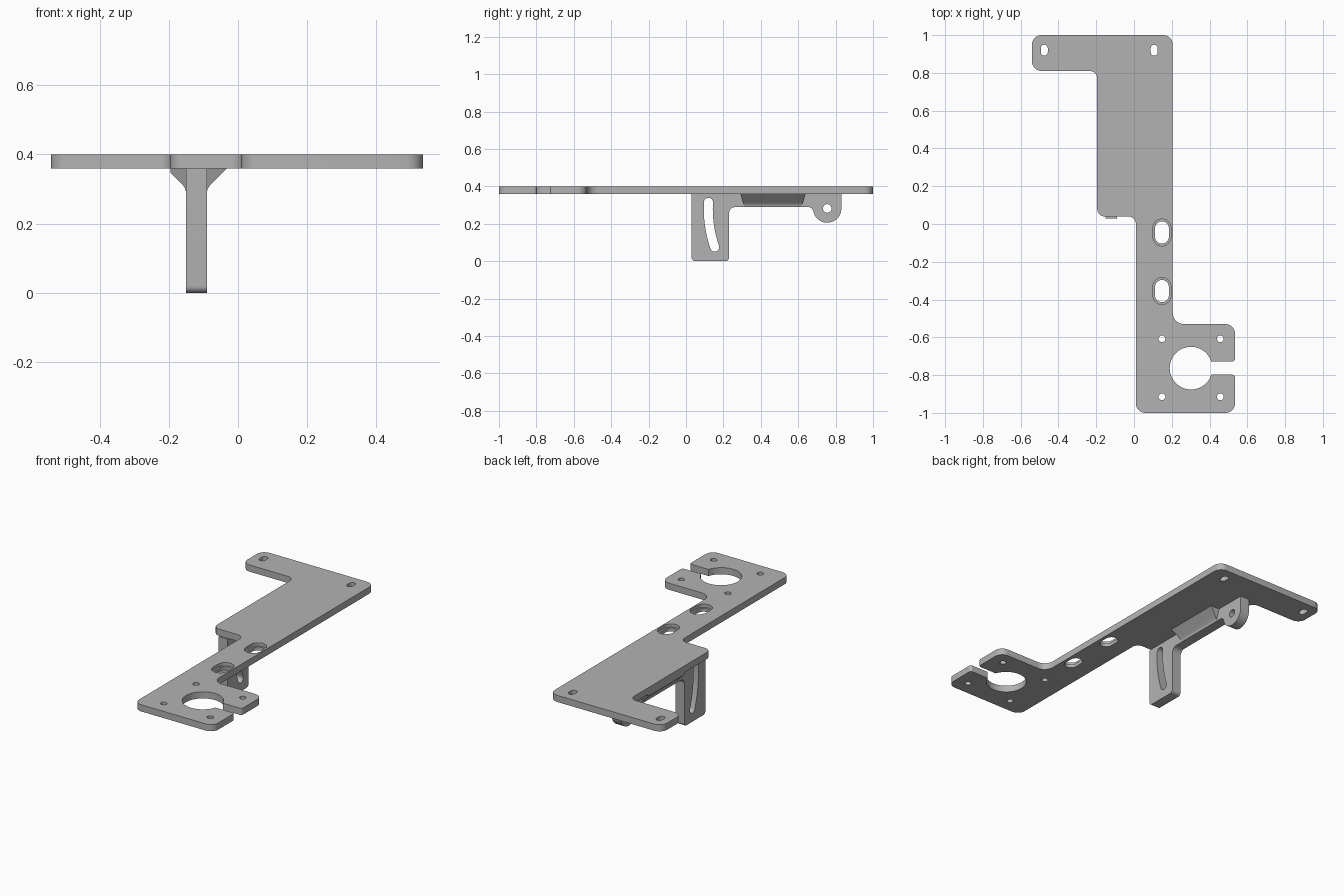
import bpy, bmesh
from math import cos, sin, tan, pi, radians, atan2
from mathutils import Vector, Matrix

if "Cube" in bpy.data.objects:
    bpy.data.objects.remove(bpy.data.objects["Cube"])

grey = bpy.data.materials.new("plain grey")
grey.use_nodes = True
GREY = (0.45, 0.45, 0.45, 1)
grey.diffuse_color = GREY
grey.node_tree.nodes["Principled BSDF"].inputs["Base Color"].default_value = GREY


def arc(cx, cy, r, start, end, steps):
    """Points along an arc, angles in degrees."""
    angles = [radians(start + (end - start) * i / steps) for i in range(steps + 1)]
    return [(cx + r * cos(a), cy + r * sin(a)) for a in angles]


def circle(cx, cy, r, steps=32):
    return arc(cx, cy, r, 0, 360, steps)[:-1]


def slot(cx, cy, width, height):
    """Upright slot with round ends."""
    r, d = width / 2, (height - width) / 2
    return arc(cx, cy + d, r, 0, 180, 16) + arc(cx, cy - d, r, 180, 360, 16)


def rounded(corners, steps=8):
    """Outline whose corners (x, y, radius) are filleted."""
    out = []
    for i, (x, y, r) in enumerate(corners):
        p = Vector((x, y))
        if r == 0:
            out.append((x, y))
            continue
        a = (Vector(corners[i - 1][:2]) - p).normalized()
        b = (Vector(corners[(i + 1) % len(corners)][:2]) - p).normalized()
        half = a.angle(b) / 2
        centre = p + (a + b).normalized() * (r / sin(half))
        s = p + a * (r / tan(half)) - centre
        e = p + b * (r / tan(half)) - centre
        sweep = (atan2(e.y, e.x) - atan2(s.y, s.x) + pi) % (2 * pi) - pi
        for k in range(steps + 1):
            q = centre + Matrix.Rotation(sweep * k / steps, 2) @ s
            out.append((q.x, q.y))
    return out


def finish(obj):
    bpy.ops.object.select_all(action="DESELECT")
    obj.select_set(True)
    bpy.context.view_layer.objects.active = obj
    bpy.ops.object.shade_smooth_by_angle(angle=radians(30))


def sheet(name, loops, thickness, matrix):
    """Solid sheet from an outline and its holes, centred on its own plane."""
    curve = bpy.data.curves.new(name, "CURVE")
    curve.dimensions, curve.fill_mode = "2D", "BOTH"
    curve.extrude = thickness / 2
    for loop in loops:
        spline = curve.splines.new("POLY")
        spline.points.add(len(loop) - 1)
        for point, (x, y) in zip(spline.points, loop):
            point.co = (x, y, 0, 1)
        spline.use_cyclic_u = True
    source = bpy.data.objects.new(name + " outline", curve)
    bpy.context.collection.objects.link(source)
    graph = bpy.context.evaluated_depsgraph_get()
    mesh = bpy.data.meshes.new_from_object(source.evaluated_get(graph))
    bpy.data.objects.remove(source)
    bm = bmesh.new()
    bm.from_mesh(mesh)
    bmesh.ops.remove_doubles(bm, verts=bm.verts, dist=0.0002)
    bmesh.ops.transform(bm, matrix=matrix, verts=bm.verts)
    bmesh.ops.recalc_face_normals(bm, faces=bm.faces)
    bm.to_mesh(mesh)
    bm.free()
    mesh.materials.clear()
    mesh.materials.append(grey)
    obj = bpy.data.objects.new(name, mesh)
    bpy.context.collection.objects.link(obj)
    finish(obj)
    return obj


# Mounting plate: outline with an open clamp hole at the front
TOP, UNDER = 0.4, 0.36
clamp_bore = [(x, y, 0) for x, y in arc(0.302, -0.763, 0.113, 18, 342, 48)]
outline = rounded([
    (-0.54, 1, .05), (-0.54, .81, .05), (-0.195, .81, .04), (-0.195, .04, .04),
    (0.01, .04, .04), (0.01, -1, .05), (0.535, -1, .05), (0.535, -0.798, .015),
] + clamp_bore[::-1] + [
    (0.535, -0.728, .015), (0.535, -0.53, .05), (0.205, -0.53, .06), (0.205, 1, .05)])
screw_holes = [circle(x, y, 0.018, 20) for x in (0.148, 0.457) for y in (-0.608, -0.915)]
end_slots = [slot(x, 0.92, 0.037, 0.058) for x in (-0.475, 0.107)]
oval_spots = [(0.148, -0.045), (0.148, -0.355)]
ovals = [slot(x, y, 0.073, 0.118) for x, y in oval_spots]
plate = sheet("mounting_plate", [outline] + screw_holes + end_slots + ovals,
              TOP - UNDER, Matrix.Translation((0, 0, (TOP + UNDER) / 2)))

# Counterbores around the two oval slots
for x, y in oval_spots:
    cutter = sheet("counterbore_cutter", [slot(x, y, 0.095, 0.142)],
                   0.04, Matrix.Translation((0, 0, TOP)))
    cutter.hide_render = True
    cut = plate.modifiers.new("counterbore", "BOOLEAN")
    cut.operation, cut.solver, cut.object = "DIFFERENCE", "EXACT", cutter
    bpy.context.view_layer.objects.active = plate
    bpy.ops.object.modifier_apply(modifier=cut.name)
    bpy.data.objects.remove(cutter)
finish(plate)

# Hanging bracket: leg with an arc slot, and an ear with the pivot hole
PIVOT = (0.755, 0.282)
ear = [(y, z, 0) for y, z in arc(*PIVOT, 0.076, 205, 360, 24)]
bracket_outline = rounded([
    (0.03, UNDER, 0), (0.03, 0, .02), (0.23, 0, .02), (0.23, .29, .035),
    (0.674, .29, .03)] + ear + [(0.831, UNDER, 0)])
arc_slot = (arc(*PIVOT, 0.660, 177, 199, 20)
            + arc(PIVOT[0] + 0.636 * cos(radians(199)), PIVOT[1] + 0.636 * sin(radians(199)),
                  0.024, 199, 379, 12)[1:-1]
            + arc(*PIVOT, 0.612, 199, 177, 20)
            + arc(PIVOT[0] + 0.636 * cos(radians(177)), PIVOT[1] + 0.636 * sin(radians(177)),
                  0.024, -3, 177, 12)[1:-1])
upright = Matrix(((0, 0, 1, -0.12), (1, 0, 0, 0), (0, 1, 0, 0), (0, 0, 0, 1)))
sheet("hanging_bracket", [bracket_outline, arc_slot, circle(*PIVOT, 0.023, 24)],
      0.06, upright)


# Gussets: sloped braces with a soft foot and tapered ends
def gusset(name, wall, side, reach):
    slope = [(0, .29), (.002, .3), (.006, .307), (.012, .314), (reach, .302 + reach)]
    section = slope + ([(reach, UNDER)] if reach < 0.058 else []) + [(0, UNDER)]
    bm = bmesh.new()
    ends = []
    for y, inward in ((0.29, 1), (0.64, -1)):
        ends.append([bm.verts.new((wall + side * x, y + inward * 0.35 * (UNDER - z), z))
                     for x, z in section])
        bm.faces.new(ends[-1])
    for i in range(len(section)):
        bm.faces.new((ends[0][i - 1], ends[0][i], ends[1][i], ends[1][i - 1]))
    bmesh.ops.recalc_face_normals(bm, faces=bm.faces)
    mesh = bpy.data.meshes.new(name)
    bm.to_mesh(mesh)
    bm.free()
    mesh.materials.append(grey)
    obj = bpy.data.objects.new(name, mesh)
    bpy.context.collection.objects.link(obj)
    finish(obj)


gusset("left_gusset", -0.09, 1, 0.058)
gusset("right_gusset", -0.15, -1, 0.045)
